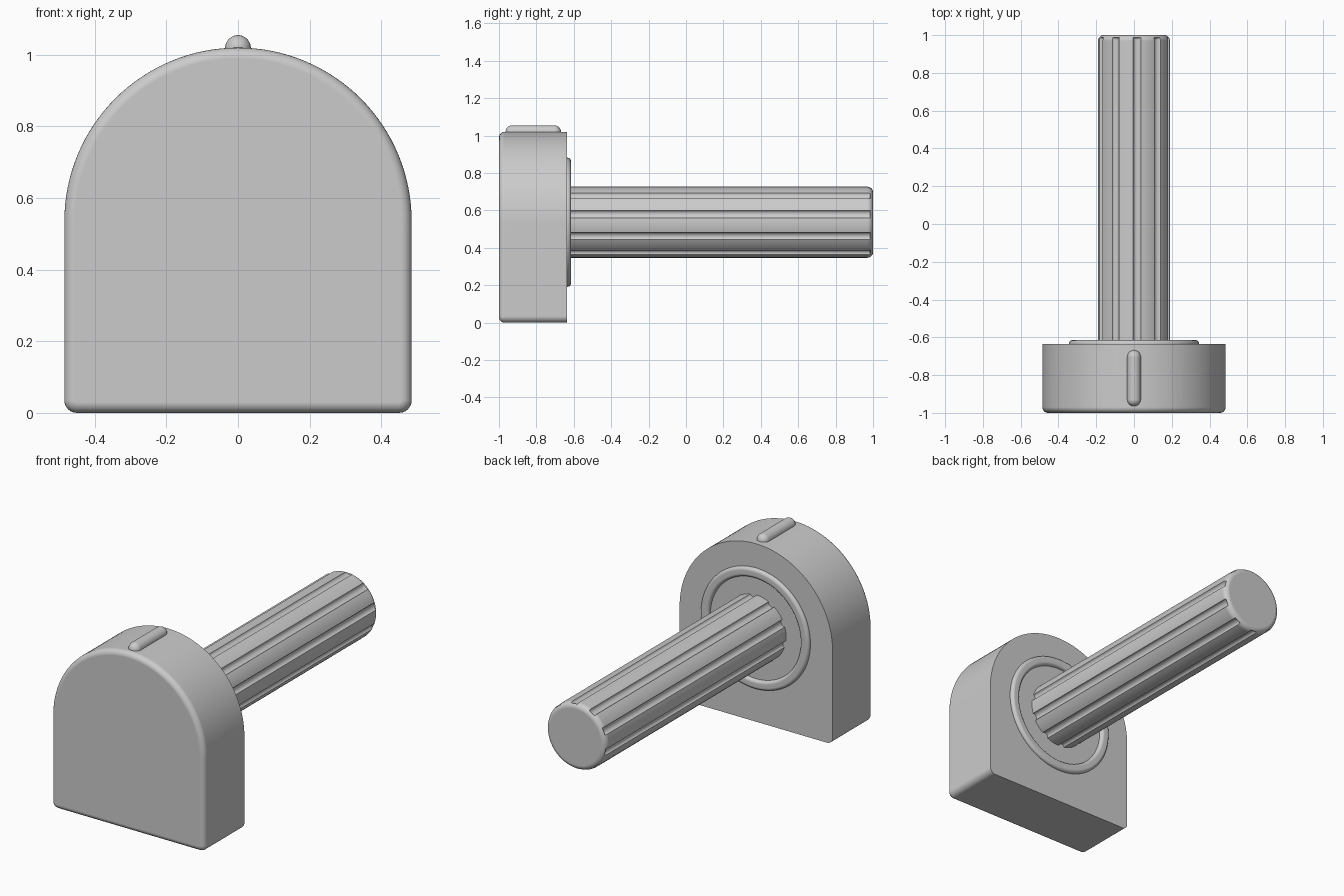
import bpy, bmesh
from math import sin, cos, pi, sqrt, radians
from mathutils import Matrix

cube = bpy.data.objects.get("Cube")
if cube:
    bpy.data.objects.remove(cube, do_unlink=True)

AXIS_Z = 0.537      # height of the shaft axis
BACK = -0.635       # back plane of the housing

grey = bpy.data.materials.new("plain_grey")
grey.use_nodes = True
grey.diffuse_color = (0.6, 0.6, 0.6, 1)
grey.node_tree.nodes["Principled BSDF"].inputs["Base Color"].default_value = (0.6, 0.6, 0.6, 1)


def finish(name, bm):
    bmesh.ops.recalc_face_normals(bm, faces=bm.faces[:])
    mesh = bpy.data.meshes.new(name)
    bm.to_mesh(mesh)
    bm.free()
    obj = bpy.data.objects.new(name, mesh)
    bpy.context.collection.objects.link(obj)
    mesh.materials.append(grey)
    bpy.ops.object.select_all(action="DESELECT")
    obj.select_set(True)
    bpy.context.view_layer.objects.active = obj
    bpy.ops.object.shade_smooth_by_angle(angle=radians(32))
    weighted = obj.modifiers.new("clean_normals", "WEIGHTED_NORMAL")
    weighted.keep_sharp = True
    return obj


def loft(name, rings, cyclic=False):
    """Skin a row of equal point rings; cap the ends unless cyclic."""
    bm = bmesh.new()
    loops = [[bm.verts.new(p) for p in ring] for ring in rings]
    pairs = list(zip(loops, loops[1:]))
    if cyclic:
        pairs.append((loops[-1], loops[0]))
    else:
        bm.faces.new(loops[0])
        bm.faces.new(loops[-1])
    for a, b in pairs:
        for i in range(len(a)):
            j = (i + 1) % len(a)
            bm.faces.new((a[i], a[j], b[j], b[i]))
    return finish(name, bm)


def arc(cx, cz, r, start, end, steps):
    return [(cx + r * cos(radians(start + (end - start) * i / steps)),
             cz + r * sin(radians(start + (end - start) * i / steps)))
            for i in range(steps + 1)]


# Housing: arched block, rounded at the front rim, sharp at the back
def arch(y, inset):
    half, corner = 0.485, 0.035
    side = half - corner
    points = arc(0, AXIS_Z - 0.002, half - inset, 0, 180, 64)
    points += arc(-side, corner, corner - inset, 180, 270, 6)
    points += arc(side, corner, corner - inset, 270, 360, 6)
    return [(x, y, z) for x, z in points]


fillet = 0.03
steps = [radians(a) for a in range(0, 91, 15)]
loft("housing", [arch(BACK, 0)] + [
    arch(-1 + fillet - fillet * sin(a), fillet * (1 - cos(a))) for a in steps])


# Raised collar around the shaft
def circle(r, y, count=96):
    return [(r * cos(2 * pi * i / count), y, AXIS_Z + r * sin(2 * pi * i / count))
            for i in range(count)]


outer, inner, top, edge = 0.345, 0.29, -0.615, 0.018
profile = [(outer, BACK - 0.01)]
profile += [(outer - edge + edge * cos(a), top - edge + edge * sin(a)) for a in steps]
profile += [(inner + edge - edge * sin(a), top - edge + edge * cos(a)) for a in steps]
profile += [(inner, BACK - 0.01)]
loft("collar", [circle(r, y) for r, y in profile], cyclic=True)

# Shaft: round bar with ten shallow grooves that stop before its rounded end
RADIUS, GROOVES, DEPTH, HALF_ANGLE = 0.19, 10, 0.016, radians(6.3)
PITCH = 2 * pi / GROOVES


def shaft_ring(y, radius, fade):
    points = []
    for g in range(GROOVES):
        centre = radians(85) + g * PITCH
        samples = []
        for i in range(9):
            a = pi * i / 8
            samples.append((-cos(a) * HALF_ANGLE, DEPTH * sin(a) * fade))
        gap = PITCH - 2 * HALF_ANGLE
        samples += [(HALF_ANGLE + gap * k / 6, 0) for k in range(1, 6)]
        for offset, depth in samples:
            r = radius - depth
            points.append((r * cos(centre + offset), y, AXIS_Z + r * sin(centre + offset)))
    return points


rings = [shaft_ring(BACK - 0.02, RADIUS, 1)]
for degrees in range(0, 91, 6):
    a = radians(degrees)
    fade = sqrt(max(0, 1 - (sin(a) / sin(radians(36))) ** 2))
    rings.append(shaft_ring(1 - fillet + fillet * sin(a),
                            RADIUS - fillet + fillet * cos(a), fade if degrees < 36 else 0))
loft("grooved_shaft", rings)

# Marker rib: capsule half sunk into the crown of the housing
bm = bmesh.new()
rib = 0.036
bmesh.ops.create_uvsphere(bm, u_segments=32, v_segments=16, radius=rib)
bmesh.ops.rotate(bm, verts=bm.verts[:], matrix=Matrix.Rotation(pi / 2, 3, "X"))
middle = [e for e in bm.edges if all(abs(v.co.y) < 1e-5 for v in e.verts)]
bmesh.ops.split_edges(bm, edges=middle)
for part in bm.faces:
    part.tag = part.calc_center_median().y > 0
front = {v for f in bm.faces if not f.tag for v in f.verts}
for v in bm.verts:
    v.co.y += -0.965 + rib if v in front else -0.668 - rib
    v.co.z += 1.019
rims = [e for e in bm.edges if e.is_boundary]
bmesh.ops.bridge_loops(bm, edges=rims)
finish("marker_rib", bm)
